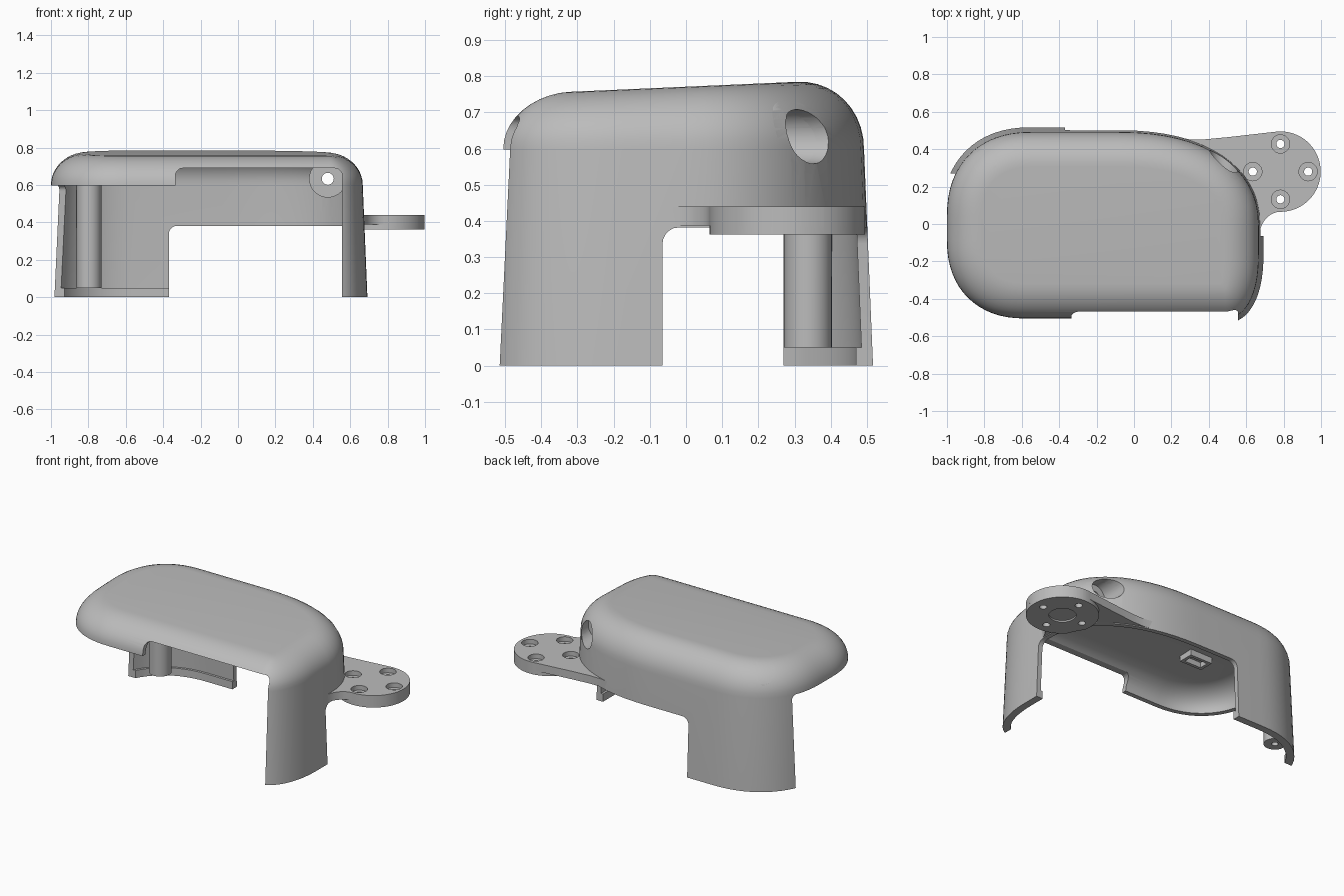
import bpy, bmesh, math
from mathutils import Matrix, Vector

cube = bpy.data.objects.get("Cube")
if cube:
    bpy.data.objects.remove(cube, do_unlink=True)

GREY = (0.5, 0.5, 0.5, 1)
mat = bpy.data.materials.new("plain grey")
mat.use_nodes = True
mat.diffuse_color = GREY
bsdf = next(n for n in mat.node_tree.nodes if n.type == 'BSDF_PRINCIPLED')
bsdf.inputs["Base Color"].default_value = GREY


def add(name, bm):
    bmesh.ops.recalc_face_normals(bm, faces=bm.faces)
    me = bpy.data.meshes.new(name)
    bm.to_mesh(me)
    bm.free()
    me.materials.append(mat)
    ob = bpy.data.objects.new(name, me)
    bpy.context.collection.objects.link(ob)
    return ob


def box(name, lo, hi, bevel=0):
    bm = bmesh.new()
    lo, hi = Vector(lo), Vector(hi)
    size = hi - lo
    bmesh.ops.create_cube(bm, size=1, matrix=Matrix.Translation((lo + hi) / 2) @ Matrix.Diagonal((*size, 1)))
    if bevel:
        bmesh.ops.bevel(bm, geom=bm.edges[:], offset=bevel, segments=5, profile=0.5, affect='EDGES')
    return add(name, bm)


def cylinder(name, a, b, r, sides=40):
    bm = bmesh.new()
    a, b = Vector(a), Vector(b)
    turn = (b - a).to_track_quat('Z', 'Y').to_matrix().to_4x4()
    bmesh.ops.create_cone(bm, cap_ends=True, segments=sides, radius1=r, radius2=r, depth=(b - a).length,
                          matrix=Matrix.Translation((a + b) / 2) @ turn)
    return add(name, bm)


def boolean(ob, tools, operation='DIFFERENCE'):
    for tool in tools:
        m = ob.modifiers.new("cut", 'BOOLEAN')
        m.operation, m.solver, m.object = operation, 'EXACT', tool
        dg = bpy.context.evaluated_depsgraph_get()
        me = bpy.data.meshes.new_from_object(ob.evaluated_get(dg))
        ob.modifiers.clear()
        ob.data = me


# Plan outline: a rectangle with four different squared-off round corners, inset by d
LEFT, RIGHT, FRONT, BACK = -1, 0.667, -0.505, 0.492
CORNERS = [(1, 1, 0.75, 0.5), (-1, 1, 0.45, 0.45), (-1, -1, 0.42, 0.42), (1, -1, 0.18, 0.34)]
POWER = 2 / 2.25


def outline(d):
    pts = []
    for i, (sx, sy, rx, ry) in enumerate(CORNERS):
        rx, ry = max(rx - d, 0.03), max(ry - d, 0.03)
        cx = RIGHT - d - rx if sx > 0 else LEFT + d + rx
        cy = BACK - d - ry if sy > 0 else FRONT + d + ry
        for k in range(17):
            t = math.radians(90) * (i + k / 16)
            pts.append((cx + sx * rx * abs(math.cos(t)) ** POWER, cy + sy * ry * abs(math.sin(t)) ** POWER))
    return pts


def draft(z):
    return -0.025 * (1 - z / 0.6)


# Domed body solid from stacked outlines with a gently sloping top
def body_solid(name, wall, low_rings):
    levels = low_rings + [(0.6, wall, 0)]
    radius, rise = 0.185 - wall * 0.8, 0.171 - wall
    for k in range(1, 11):
        t = math.radians(9 * k)
        levels.append((0.6 + rise * math.sin(t), wall + radius * (1 - math.cos(t)), math.sin(t)))
    bm = bmesh.new()
    rings = []
    for z, d, slope in levels:
        rings.append([bm.verts.new((x, y, z + 0.044 * y * slope)) for x, y in outline(d)])
    n = len(rings[0])
    for a, b in zip(rings, rings[1:]):
        for i in range(n):
            j = (i + 1) % n
            bm.faces.new((a[i], a[j], b[j], b[i]))
    bm.faces.new(rings[0])
    bm.faces.new(rings[-1])
    return add(name, bm)


WALL = 0.03
outer = body_solid("outer_form", 0, [(0, draft(0), 0)])
cavity = body_solid("cavity_form", WALL, [(-0.1, 0.022, 0), (0.05, 0.022, 0), (0.05, draft(0.05) + WALL, 0)])

# Openings between the legs
side_gap = box("side_gap", (-1.4, -1, -0.4), (0.2, 0.27, 0.598), 0.03)
front_gap = box("front_gap", (-0.335, -1, -0.4), (0.557, -0.1, 0.69), 0.04)
back_gap = box("back_gap", (-0.37, -0.065, -0.4), (1.4, 1, 0.382), 0.045)

# Screw pocket in the rounded back corner
PX, PZ = 0.48, 0.633
pocket = cylinder("pocket_bore", (PX, 0.215, PZ), (PX, 0.8, PZ), 0.075)
screw_bore = cylinder("screw_bore", (PX, 0.1, PZ), (PX, 0.5, PZ), 0.032, 24)

shell = box("shell", (-2, -2, -0.2), (2, 2, 2))
boolean(shell, [outer], 'INTERSECT')
boolean(shell, [cavity, side_gap, front_gap, back_gap, pocket])

screw_boss = cylinder("screw_boss", (PX, 0.185, PZ), (PX, 0.6, PZ), 0.1)
boolean(screw_boss, [outer], 'INTERSECT')
boolean(screw_boss, [pocket, screw_bore])

# Post standing in the back leg
post = cylinder("post", (-0.797, 0.337, 0.05), (-0.797, 0.337, 0.9), 0.066)
boolean(post, [outer], 'INTERSECT')
post_bore = cylinder("post_bore", (-0.797, 0.337, 0), (-0.797, 0.337, 0.2), 0.02, 20)
boolean(post, [post_bore])

# Side arm: a thick disc and a thinner web blending into the wall
AX, AY, AR, TOP = 0.783, 0.28, 0.215, 0.44
pts = []
for k in range(37):
    t = math.radians(95 - 185 * k / 36)
    pts.append((AX + AR * math.cos(t), AY + AR * math.sin(t)))
for k in range(1, 9):
    t = math.radians(90 + 80 * k / 8)
    pts.append((AX + 0.112 * math.cos(t), -0.065 + 0.13 * math.sin(t)))
pts += outline(0.01)[:13]
pts += [(0.21, 0.469), (0.3, 0.452), (0.38, 0.453), (0.5, 0.464)]
bm = bmesh.new()
face = bm.faces.new([bm.verts.new((x, y, 0.388)) for x, y in pts])
up = bmesh.ops.extrude_face_region(bm, geom=[face])
bmesh.ops.translate(bm, vec=(0, 0, TOP - 0.388), verts=[v for v in up["geom"] if isinstance(v, bmesh.types.BMVert)])
arm = add("side_arm", bm)
disc = cylinder("arm_disc", (AX, AY, 0.362), (AX, AY, TOP), AR, 64)
boolean(arm, [disc], 'UNION')

cutters = [cylinder("disc_recess", (AX, AY, 0.3), (AX, AY, 0.372), 0.08)]
for k in range(4):
    x, y = AX + 0.148 * math.cos(k * math.pi / 2), AY + 0.148 * math.sin(k * math.pi / 2)
    cutters.append(cylinder("arm_hole", (x, y, 0.2), (x, y, 0.6), 0.022, 24))
    cutters.append(cylinder("arm_counterbore", (x, y, 0.41), (x, y, 0.6), 0.049, 32))
boolean(arm, cutters + [cavity])

# Small open clip under the ceiling
clip = box("ceiling_clip", (-0.63, -0.14, 0.7), (-0.47, -0.04, 0.75))
clip_slot = box("clip_slot", (-0.61, -0.12, 0.6), (-0.49, -0.06, 0.735))
boolean(clip, [clip_slot])

# Remove the helper forms
for ob in cutters + [outer, cavity, side_gap, front_gap, back_gap, pocket, screw_bore, post_bore, disc, clip_slot]:
    bpy.data.objects.remove(ob, do_unlink=True)

# Smooth curves, sharp edges
bpy.ops.object.select_all(action='DESELECT')
for ob in (shell, screw_boss, post, arm, clip):
    ob.select_set(True)
    bpy.context.view_layer.objects.active = ob
bpy.ops.object.shade_smooth_by_angle(angle=math.radians(30))
